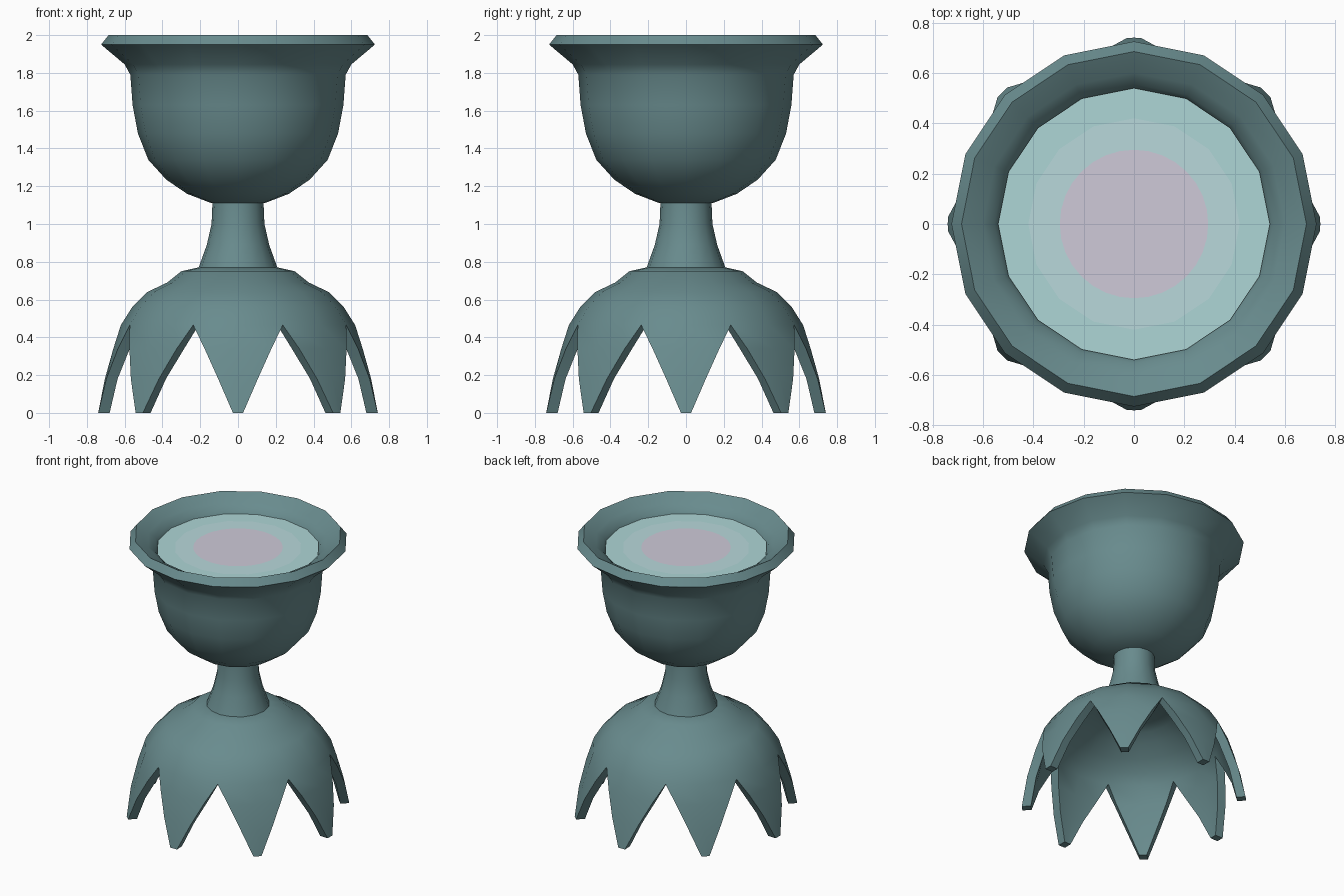
import bpy, bmesh, math

if "Cube" in bpy.data.objects:
    bpy.data.objects.remove(bpy.data.objects["Cube"])

N = 16  # sides of the turned parts


def material(name, rgb):
    m = bpy.data.materials.new(name)
    m.diffuse_color = (*rgb, 1)
    m.use_nodes = True
    m.node_tree.nodes["Principled BSDF"].inputs["Base Color"].default_value = m.diffuse_color
    return m


def finish(name, verts, faces, mat):
    me = bpy.data.meshes.new(name)
    me.from_pydata(verts, [], faces)
    bm = bmesh.new()
    bm.from_mesh(me)
    bmesh.ops.recalc_face_normals(bm, faces=bm.faces)
    bm.to_mesh(me)
    bm.free()
    me.materials.append(mat)
    ob = bpy.data.objects.new(name, me)
    bpy.context.collection.objects.link(ob)
    bpy.ops.object.select_all(action='DESELECT')
    bpy.context.view_layer.objects.active = ob
    ob.select_set(True)
    bpy.ops.object.shade_smooth_by_angle(angle=math.radians(35))
    return ob


def polar(r, a, z):
    return (r * math.cos(a), r * math.sin(a), z)


def lathe(name, profile, mat, n=N):
    """Turn a profile of (radius, z) about z and cap both ends."""
    verts = [polar(r, math.tau * i / n, z) for r, z in profile for i in range(n)]
    faces = [(k * n + i, k * n + (i + 1) % n, (k + 1) * n + (i + 1) % n, (k + 1) * n + i)
             for k in range(len(profile) - 1) for i in range(n)]
    last = (len(profile) - 1) * n
    faces += [tuple(range(n)), tuple(range(last, last + n))]
    return finish(name, verts, faces, mat)


def disc(name, r, z, mat, n):
    verts = [polar(r, math.tau * i / n, z) for i in range(n)]
    ob = finish(name, verts, [tuple(range(n))], mat)
    if ob.data.polygons[0].normal.z < 0:
        ob.data.flip_normals()


stone = material("dull_teal", (0.14, 0.26, 0.27))
aqua = material("aqua", (0.42, 0.67, 0.67))
pale = material("pale_aqua", (0.48, 0.69, 0.71))
pink = material("pale_lilac", (0.62, 0.59, 0.69))

# Bowl with flared rim and hollow inside
lathe("bowl", [(0.14, 1.11), (0.27, 1.16), (0.38, 1.235), (0.475, 1.34), (0.53, 1.48),
               (0.558, 1.63), (0.57, 1.79), (0.60, 1.845), (0.725, 1.95), (0.685, 2.0),
               (0.60, 1.955), (0.555, 1.92), (0.53, 1.87), (0.50, 1.6), (0.42, 1.36),
               (0.25, 1.23), (0.10, 1.2)], stone)

# Stem
lathe("stem", [(0.21, 0.765), (0.165, 0.89), (0.14, 1.0), (0.135, 1.12)], stone)

# Liquid with lighter rings
disc("liquid", 0.54, 1.90, aqua, N)
disc("liquid_ring", 0.42, 1.903, pale, N)
disc("liquid_centre", 0.295, 1.906, pink, 32)


def foot_sheet(dome, petal):
    """Dome rings, then eight pointed petals hanging from the last ring."""
    verts = [polar(r, math.tau * i / N, z) for r, z in dome for i in range(N)]
    faces = [tuple(range(N))]
    faces += [(k * N + i, (k + 1) * N + i, (k + 1) * N + (i + 1) % N, k * N + (i + 1) % N)
              for k in range(len(dome) - 1) for i in range(N)]
    base = (len(dome) - 1) * N
    for p in range(N // 2):
        mid = math.tau * p / (N // 2)
        row = [base + (2 * p + d) % N for d in (-1, 0, 1)]
        for r, z, w in petal:
            a = math.asin(w / r)
            new = list(range(len(verts), len(verts) + 3))
            verts += [polar(r, mid + d * a, z) for d in (-1, 0, 1)]
            faces += [(row[j], new[j], new[j + 1], row[j + 1]) for j in (0, 1)]
            row = new
    return verts, faces


# Foot: outer and inner sheets joined along the zigzag edge
outer, faces = foot_sheet(
    [(0.21, 0.77), (0.30, 0.75), (0.375, 0.69), (0.48, 0.64), (0.56, 0.56), (0.62, 0.465)],
    [(0.66, 0.34, 0.177), (0.705, 0.18, 0.105), (0.74, 0, 0.027)])
inner, _ = foot_sheet(
    [(0.19, 0.71), (0.27, 0.69), (0.34, 0.645), (0.44, 0.585), (0.51, 0.52), (0.56, 0.455)],
    [(0.60, 0.33, 0.165), (0.645, 0.18, 0.098), (0.68, 0, 0.025)])
count = len(outer)
edges = [(f[i], f[(i + 1) % len(f)]) for f in faces for i in range(len(f))]
keys = [frozenset(e) for e in edges]
rim = [e for e, k in zip(edges, keys) if keys.count(k) == 1]
all_faces = faces + [tuple(v + count for v in reversed(f)) for f in faces]
all_faces += [(b, a, a + count, b + count) for a, b in rim]
finish("petal_foot", outer + inner, all_faces, stone)
